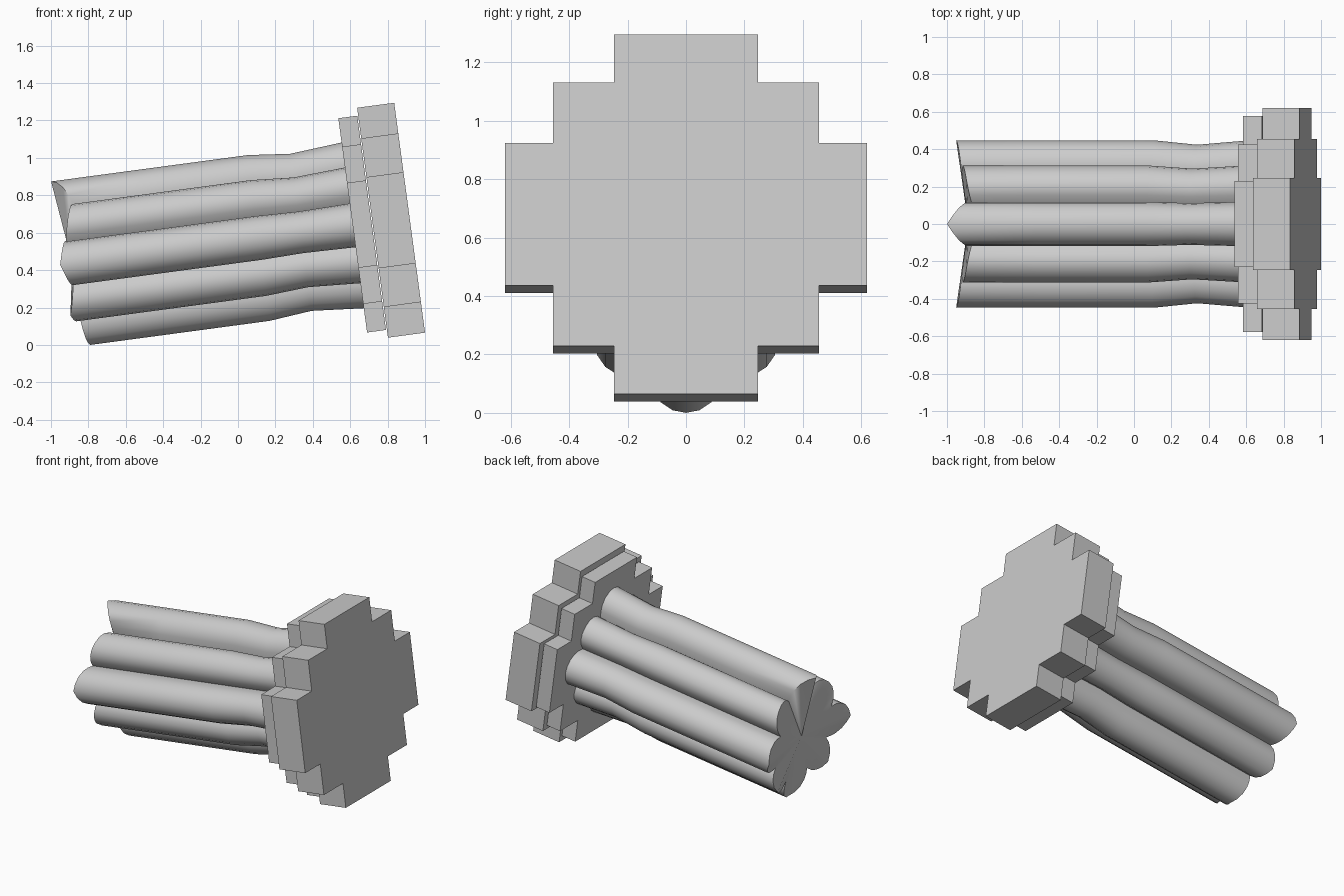
import bpy, bmesh, math
from mathutils import Matrix, Vector

if "Cube" in bpy.data.objects:
    bpy.data.objects.remove(bpy.data.objects["Cube"])

# Local frame: X runs along the column axis, origin at the centre of the base face
TILT = math.atan2(0.1329, 0.9911)
PLACE = Matrix.Translation((0.9175, 0, 0.68)) @ Matrix.Rotation(-TILT, 4, 'Y')


def finish(name, bm):
    bmesh.ops.recalc_face_normals(bm, faces=bm.faces)
    mesh = bpy.data.meshes.new(name)
    bm.to_mesh(mesh)
    bm.free()
    obj = bpy.data.objects.new(name, mesh)
    obj.matrix_world = PLACE
    bpy.context.collection.objects.link(obj)
    return obj


def stepped_slab(name, x0, x1, s):
    # Stepped cross outline, one quarter rotated four times
    quarter = [(.62, -.246), (.62, .246), (.455, .246), (.455, .455), (.246, .455)]
    bm = bmesh.new()
    verts = []
    for k in range(4):
        turn = Matrix.Rotation(k * math.pi / 2, 2)
        for p in quarter:
            q = turn @ Vector(p) * s
            # a clockwise or anticlockwise turn must match the outline order
            verts.append((math.atan2(q.y, q.x), q))
    verts.sort(key=lambda v: v[0])
    face = bm.faces.new([bm.verts.new((x0, q.x, q.y)) for _, q in verts])
    ext = bmesh.ops.extrude_face_region(bm, geom=[face], use_keep_orig=True)
    moved = [g for g in ext['geom'] if isinstance(g, bmesh.types.BMVert)]
    bmesh.ops.translate(bm, verts=moved, vec=(x1 - x0, 0, 0))
    return finish(name, bm)


stepped_slab("base_slab", -0.2, 0.0, 1.0)
stepped_slab("collar_slab", -0.307, -0.205, 0.932)

# Lobed column profile: (angle, radius) over 45 degrees, mirrored around
EIGHTH = [(0, .447), (6, .439), (12, .417), (17, .380), (20, .345), (22.5, .300),
          (27, .340), (32, .368), (38, .386), (45, .391)]
quarter = EIGHTH + [(90 - a, r) for a, r in reversed(EIGHTH[1:-1])]
profile = [(a + 90 * k, r) for k in range(4) for a, r in quarter]

# Ragged broken end: axial position from top lobe (0) to bottom lobe (180)
BREAK = [-1.874, -1.765, -1.80, -1.84, -1.885, -1.83, -1.867, -1.82, -1.782]


def break_at(angle):
    t = (angle if angle <= 180 else 360 - angle) / 22.5
    i = min(int(t), 7)
    return BREAK[i] + (BREAK[i + 1] - BREAK[i]) * (t - i)


# Shaft rings with a slight waist near the base
bm = bmesh.new()
rings = []
for x, s in [(None, 1.0), (-1.4, 1.0), (-0.815, 1.0), (-0.586, 0.948), (-0.307, 1.0), (-0.26, 1.0)]:
    ring = []
    for a, r in profile:
        t = math.radians(a)
        px = break_at(a) if x is None else x
        ring.append(bm.verts.new((px, r * s * math.sin(t), r * s * math.cos(t))))
    rings.append(ring)
n = len(profile)
for r0, r1 in zip(rings, rings[1:]):
    for i in range(n):
        j = (i + 1) % n
        bm.faces.new((r0[i], r0[j], r1[j], r1[i]))
# Fan the broken end to a centre point and close the hidden end
centre = bm.verts.new((-1.82, 0, 0))
for i in range(n):
    bm.faces.new((rings[0][i], centre, rings[0][(i + 1) % n]))
bm.faces.new(rings[-1])
shaft = finish("column_shaft", bm)

bpy.ops.object.select_all(action='DESELECT')
shaft.select_set(True)
bpy.context.view_layer.objects.active = shaft
bpy.ops.object.shade_smooth_by_angle(angle=math.radians(55))
